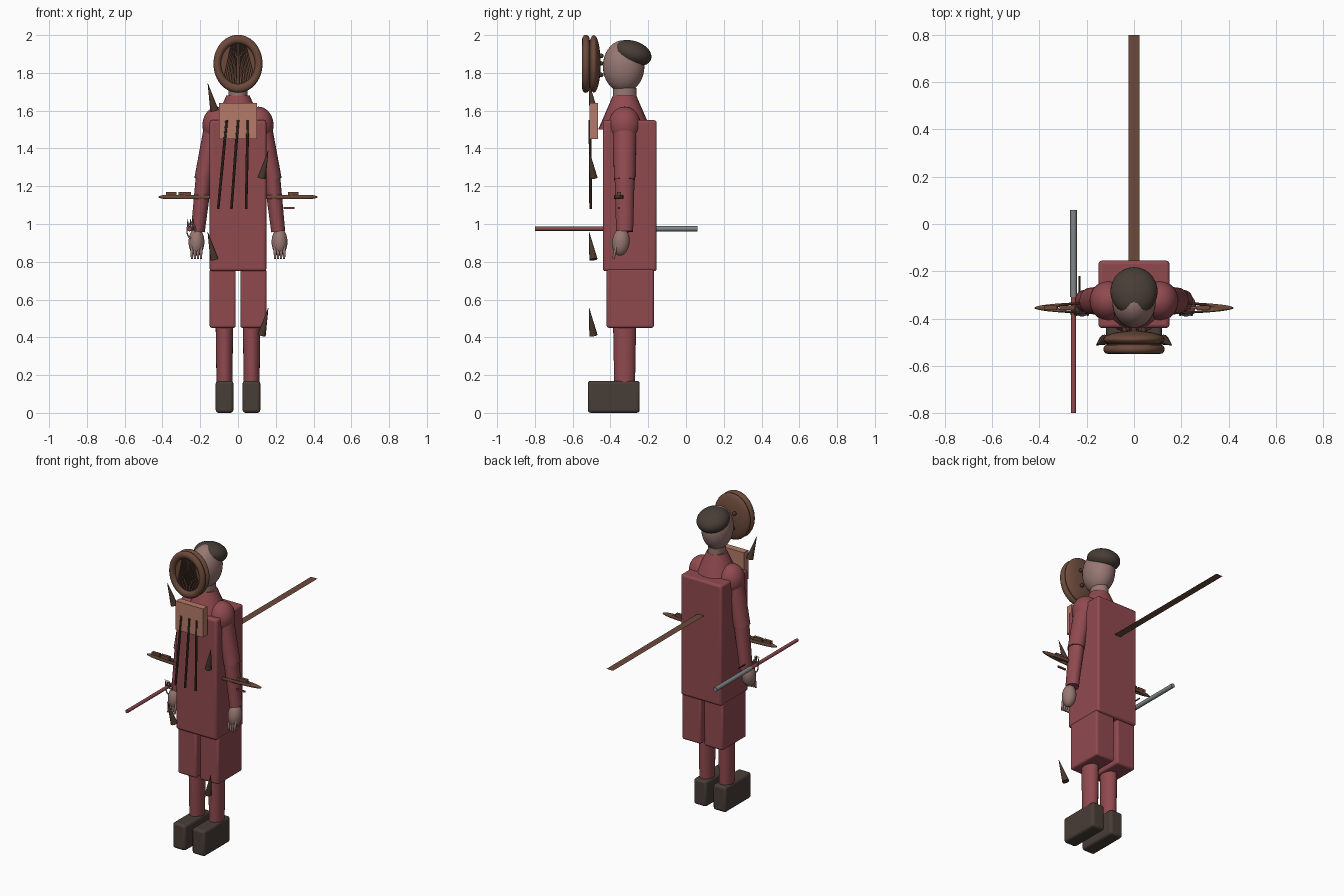
import bpy, bmesh, math
from mathutils import Vector, Matrix

if "Cube" in bpy.data.objects:
    bpy.data.objects.remove(bpy.data.objects["Cube"], do_unlink=True)


def material(name, rgb):
    m = bpy.data.materials.new(name)
    m.use_nodes = True
    m.diffuse_color = (*rgb, 1)
    m.node_tree.nodes["Principled BSDF"].inputs["Base Color"].default_value = (*rgb, 1)
    return m


RED = material("faded red cloth", (0.28, 0.068, 0.078))
SKIN = material("skin", (0.31, 0.185, 0.17))
DARK = material("dark leather", (0.064, 0.047, 0.037))
BROWN = material("brown wood", (0.15, 0.068, 0.043))
BARK = material("dark bark", (0.066, 0.037, 0.025))
SALMON = material("salmon panel", (0.46, 0.195, 0.14))
STEEL = material("grey steel", (0.22, 0.24, 0.245))


def finish(name, bm, mat, smooth=True):
    mesh = bpy.data.meshes.new(name)
    bm.to_mesh(mesh)
    bm.free()
    mesh.materials.append(mat)
    ob = bpy.data.objects.new(name, mesh)
    bpy.context.collection.objects.link(ob)
    if smooth:
        bpy.ops.object.select_all(action="DESELECT")
        ob.select_set(True)
        bpy.context.view_layer.objects.active = ob
        bpy.ops.object.shade_smooth_by_angle(angle=math.radians(40))
    return ob


def box(name, lo, hi, mat, bevel=0.0):
    lo, hi = Vector(lo), Vector(hi)
    bm = bmesh.new()
    bmesh.ops.create_cube(bm, size=1, matrix=Matrix.Translation((lo + hi) / 2) @ Matrix.Diagonal((*(hi - lo), 1)))
    ob = finish(name, bm, mat, bevel > 0)
    if bevel:
        mod = ob.modifiers.new("soft edges", "BEVEL")
        mod.width, mod.segments = bevel, 3
    return ob


def ball(name, center, radii, mat, tilt=0.0):
    bm = bmesh.new()
    place = Matrix.Translation(center) @ Matrix.Rotation(tilt, 4, "X") @ Matrix.Diagonal((*radii, 1))
    bmesh.ops.create_uvsphere(bm, u_segments=32, v_segments=18, radius=1, matrix=place)
    return finish(name, bm, mat)


def rod(name, a, b, r1, r2, mat, squash=1.0, sides=24):
    # tapered rod from a to b, narrowed along x by squash
    a, b = Vector(a), Vector(b)
    turn = Vector((0, 0, 1)).rotation_difference(b - a).to_matrix().to_4x4()
    place = Matrix.Translation((a + b) / 2) @ turn @ Matrix.Diagonal((squash, 1, 1, 1))
    bm = bmesh.new()
    bmesh.ops.create_cone(bm, cap_ends=True, segments=sides, radius1=r1, radius2=r2,
                          depth=(b - a).length, matrix=place)
    return finish(name, bm, mat)


def ring(name, center, major, minor, scale, mat, tilt=0.0):
    bpy.ops.mesh.primitive_torus_add(major_segments=48, minor_segments=12,
                                     major_radius=major, minor_radius=minor, location=center)
    ob = bpy.context.object
    ob.name = name
    ob.scale = scale
    ob.rotation_euler.x = tilt
    ob.data.materials.append(mat)
    bpy.ops.object.shade_smooth_by_angle(angle=math.radians(40))
    return ob


# Coat, collar and head
box("coat", (-0.15, -0.44, 0.75), (0.15, -0.155, 1.55), RED, 0.014)
rod("collar", (0, -0.325, 1.5), (0, -0.325, 1.68), 0.14, 0.062, RED)
rod("neck", (0, -0.325, 1.58), (0, -0.325, 1.72), 0.062, 0.062, SKIN, 0.8)
ball("head", (0, -0.33, 1.835), (0.092, 0.11, 0.138), SKIN)
ball("hair", (0, -0.285, 1.904), (0.1, 0.105, 0.066), DARK, -0.3)

# Arms and legs, one set for each side
for s, side in ((-1, "right"), (1, "left")):
    box(side + "_trouser", (min(s * 0.012, s * 0.15), -0.42, 0.45),
        (max(s * 0.012, s * 0.15), -0.17, 0.765), RED, 0.012)
    rod(side + "_shin", (s * 0.072, -0.325, 0.14), (s * 0.072, -0.325, 0.47), 0.055, 0.061, RED, 0.76)
    box(side + "_shoe", (min(s * 0.024, s * 0.118), -0.52, 0),
        (max(s * 0.024, s * 0.118), -0.245, 0.17), DARK, 0.016)
    ball(side + "_shoulder", (s * 0.108, -0.325, 1.523), (0.08, 0.085, 0.098), RED)
    rod(side + "_upper_arm", (s * 0.13, -0.325, 1.5), (s * 0.184, -0.325, 1.235), 0.062, 0.056, RED, 0.85)
    ball(side + "_elbow", (s * 0.182, -0.325, 1.23), (0.042, 0.05, 0.045), RED)
    rod(side + "_forearm", (s * 0.18, -0.325, 1.25), (s * 0.213, -0.325, 0.96), 0.053, 0.045, RED, 0.82)
    ball(side + "_hand", (s * 0.22, -0.345, 0.905), (0.042, 0.046, 0.073), SKIN, -0.1)
    for i in range(4):
        x = s * (0.196 + i * 0.016)
        rod(f"{side}_finger_{i}", (x, -0.37, 0.885), (x, -0.384, 0.815), 0.009, 0.006, SKIN, 1, 10)

# Oval carved disc in front of the head
ball("disc_body", (0, -0.488, 1.848), (0.13, 0.036, 0.152), BROWN)
ring("disc_rim", (0, -0.53, 1.848), 0.11, 0.02, (1, 1.18, 1), BROWN, math.pi / 2)
rod("disc_panel", (0, -0.5, 1.848), (0, -0.528, 1.848), 0.125, 0.125, BROWN, 0.85, 40)
for i in range(-4, 5):
    for k in (0, 1):
        top, low = i * 0.009 + k * 0.004, i * 0.019 + k * 0.009
        reach = 0.115 * math.sqrt(max(0.1, 1 - (low / 0.105) ** 2))
        rod(f"disc_groove_{i + 4}_{k}", (top, -0.53, 1.955), (low, -0.53, 1.848 - reach),
            0.003, 0.003, BARK, 1, 6)
for i, (x, z) in enumerate(((-0.04, 1.89), (0.04, 1.89), (0, 1.85), (-0.03, 1.79), (0.03, 1.79))):
    ball(f"disc_knob_{i}", (x, -0.45, z), (0.012, 0.014, 0.012), BARK)

# Chest panel with hanging cords
box("chest_panel", (-0.1, -0.51, 1.45), (0.1, -0.465, 1.64), SALMON)
for i, (x1, x2) in enumerate(((-0.06, -0.105), (0, -0.035), (0.052, 0.043))):
    rod(f"hanging_cord_{i}", (x1, -0.508, 1.55), (x2, -0.505, 1.08), 0.008, 0.007, BARK, 1, 8)

# Thorns floating along the front, alternating sides
for i, (s, z) in enumerate(((-1, 1.67), (1, 1.313), (-1, 0.882), (1, 0.48))):
    rod(f"thorn_{i}", (s * 0.125, -0.49, z - 0.07), (s * 0.16, -0.513, z + 0.075), 0.022, 0.001, BARK, 1, 12)

# Narrow hoop through the waist with small blocks on it
ring("waist_hoop", (0, -0.355, 1.143), 0.372, 0.05, (1, 0.068, 0.22), BROWN)
for i, (x1, x2) in enumerate(((-0.38, -0.325), (-0.315, -0.25), (0.265, 0.32))):
    box(f"hoop_block_{i}", (x1, -0.365, 1.137), (x2, -0.345, 1.17), BROWN)
box("hoop_tag", (0.24, -0.36, 1.08), (0.3, -0.35, 1.09), RED)

# Staff held at the right hand
rod("staff_shaft", (-0.256, -0.8, 0.975), (-0.256, -0.28, 0.975), 0.011, 0.011, RED, 1, 16)
rod("staff_grip", (-0.256, -0.31, 0.975), (-0.256, 0.06, 0.975), 0.014, 0.014, STEEL, 1, 16)
ring("staff_loop", (-0.248, -0.37, 0.965), 0.028, 0.004, (0.8, 1.4, 1), SKIN, math.pi / 2)
for i in range(3):
    x = -0.266 + i * 0.014
    rod(f"staff_claw_{i}", (x, -0.375, 0.97), (x, -0.385, 1.025), 0.005, 0.002, SKIN, 1, 8)
rod("wrist_pin", (-0.23, -0.3, 1.0), (-0.23, -0.22, 1.0), 0.004, 0.004, BARK, 1, 8)

# Flat strip reaching out behind the back
bm = bmesh.new()
bmesh.ops.create_grid(bm, x_segments=1, y_segments=1, size=1,
                      matrix=Matrix.Translation((0, 0.3, 1.32)) @ Matrix.Diagonal((0.024, 0.5, 1, 1)))
finish("back_strip", bm, BROWN, False)
